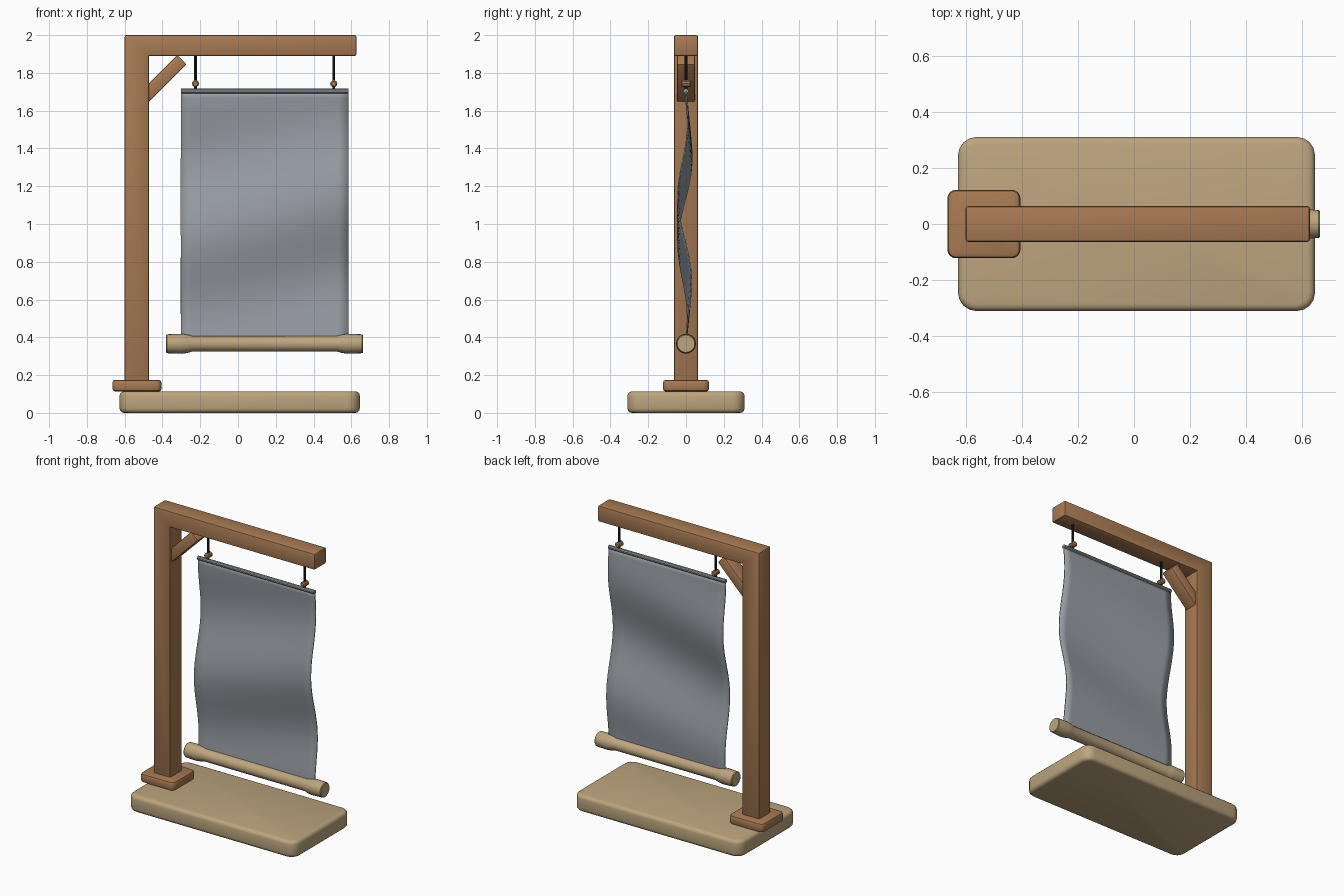
import bpy, bmesh, math
from mathutils import Matrix, Vector

if "Cube" in bpy.data.objects:
    bpy.data.objects.remove(bpy.data.objects["Cube"])


def material(name, rgb):
    m = bpy.data.materials.new(name)
    m.diffuse_color = (*rgb, 1)
    m.use_nodes = True
    m.node_tree.nodes["Principled BSDF"].inputs["Base Color"].default_value = m.diffuse_color
    return m


BROWN = material("brown_wood", (0.39, 0.195, 0.087))
TAN = material("tan_wood", (0.51, 0.375, 0.21))
GREY = material("grey_cloth", (0.31, 0.335, 0.37))
DARK = material("dark_iron", (0.014, 0.015, 0.012))


def finish(name, bm, mat, angle=35):
    bmesh.ops.recalc_face_normals(bm, faces=bm.faces)
    me = bpy.data.meshes.new(name)
    bm.to_mesh(me)
    bm.free()
    me.materials.append(mat)
    ob = bpy.data.objects.new(name, me)
    bpy.context.collection.objects.link(ob)
    bpy.ops.object.select_all(action='DESELECT')
    ob.select_set(True)
    bpy.context.view_layer.objects.active = ob
    bpy.ops.object.shade_smooth_by_angle(angle=math.radians(angle))
    return ob


def bevel(bm, edges, width, segments):
    bmesh.ops.bevel(bm, geom=edges, offset=width, segments=segments,
                    profile=0.5, affect='EDGES', clamp_overlap=True)


def slab(name, size, centre, mat, corner, rim, segments=2, rot=0):
    """Box with rounded upright corners and softened top and bottom rims."""
    bm = bmesh.new()
    bmesh.ops.create_cube(bm, size=1, matrix=Matrix.Diagonal((*size, 1)))
    if corner:
        upright = [e for e in bm.edges
                   if abs(e.verts[0].co.z - e.verts[1].co.z) > size[2] / 2]
        bevel(bm, upright, corner, 4)
        edges = [e for e in bm.edges
                 if abs(e.verts[0].co.z - e.verts[1].co.z) < 1e-5]
    else:
        edges = bm.edges[:]
    bevel(bm, edges, rim, segments)
    bm.transform(Matrix.Translation(centre) @ Matrix.Rotation(rot, 4, 'Y'))
    return finish(name, bm, mat)


def lathe(name, profile, centre, axis, mat, sides=16):
    """Turn (position, radius) pairs about an axis."""
    bm = bmesh.new()
    rings = [[bm.verts.new((r * math.cos(2 * math.pi * i / sides),
                            r * math.sin(2 * math.pi * i / sides), p))
              for i in range(sides)] for p, r in profile]
    for a, b in zip(rings, rings[1:]):
        for i in range(sides):
            j = (i + 1) % sides
            bm.faces.new((a[i], a[j], b[j], b[i]))
    bm.faces.new(rings[0])
    bm.faces.new(rings[-1])
    turn = Vector((0, 0, 1)).rotation_difference(Vector(axis)).to_matrix().to_4x4()
    bm.transform(Matrix.Translation(centre) @ turn)
    return finish(name, bm, mat)


# Base and foot block
slab("base", (1.272, 0.62, 0.114), (0.009, 0, 0.057), TAN, 0.065, 0.024, 3)
slab("post_foot", (0.26, 0.244, 0.062), (-0.535, 0, 0.144), BROWN, 0.03, 0.015)

# Post and arm: one L-shaped profile, extruded and bevelled
bm = bmesh.new()
outline = [(-0.6, 0.15), (-0.47, 0.15), (-0.47, 1.89),
           (0.627, 1.89), (0.627, 2.0), (-0.6, 2.0)]
face = bm.faces.new([bm.verts.new((x, -0.064, z)) for x, z in outline])
ext = bmesh.ops.extrude_face_region(bm, geom=[face])
bmesh.ops.translate(bm, vec=(0, 0.128, 0),
                    verts=[v for v in ext["geom"] if isinstance(v, bmesh.types.BMVert)])
bmesh.ops.recalc_face_normals(bm, faces=bm.faces)
inner = [e for e in bm.edges if all(abs(v.co.x + 0.47) < 1e-4 and abs(v.co.z - 1.89) < 1e-4
                                    for v in e.verts)]
bevel(bm, [e for e in bm.edges if e not in inner], 0.01, 2)
finish("post_and_arm", bm, BROWN)

# Diagonal brace under the arm
slab("brace", (0.32, 0.096, 0.07), (-0.41, 0, 1.757), BROWN, 0, 0.008, 2, -math.pi / 4)

# Hangers: iron rod with a small cross peg
for side, x in (("left", -0.225), ("right", 0.507)):
    lathe(f"{side}_hanger_rod", [(1.70, 0.0075), (1.895, 0.0075)],
          (x, 0, 0), (0, 0, 1), DARK, 8)
    lathe(f"{side}_hanger_peg", [(-0.027, 0.012), (-0.02, 0.019), (0.02, 0.019), (0.027, 0.012)],
          (x, 0, 1.743), (0, 1, 0), BROWN, 10)

# Hem roll and bottom roller
X0, X1 = -0.303, 0.584
MID = (X0 + X1) / 2
lathe("cloth_top_hem", [(X0, 0.0135), (X1, 0.0135)], (0, 0, 1.704), (1, 0, 0), GREY, 10)
half = [(0.522, 0.046), (0.517, 0.05), (0.44, 0.053), (0.41, 0.049), (0.385, 0.042)]
lathe("bottom_roller", [(-p, r) for p, r in half] + [(p, r) for p, r in reversed(half)],
      (MID, 0, 0.366), (1, 0, 0), TAN, 20)

# Rippled cloth: grid whose wave drifts across the width
NX, NZ, TOP, BOTTOM = 16, 36, 1.704, 0.37
bm = bmesh.new()
grid = []
for k in range(NZ + 1):
    t = k / NZ
    row = []
    for i in range(NX + 1):
        u = i / NX
        y = 0.045 * math.sin(math.pi * t) * math.sin(7.85 * t - 0.16 + 1.65 * u)
        row.append(bm.verts.new((X0 + (X1 - X0) * u, y, TOP + (BOTTOM - TOP) * t)))
    grid.append(row)
for a, b in zip(grid, grid[1:]):
    for i in range(NX):
        bm.faces.new((a[i], a[i + 1], b[i + 1], b[i]))
cloth = finish("hanging_cloth", bm, GREY)
thick = cloth.modifiers.new("thickness", 'SOLIDIFY')
thick.thickness = 0.007
thick.offset = 0
